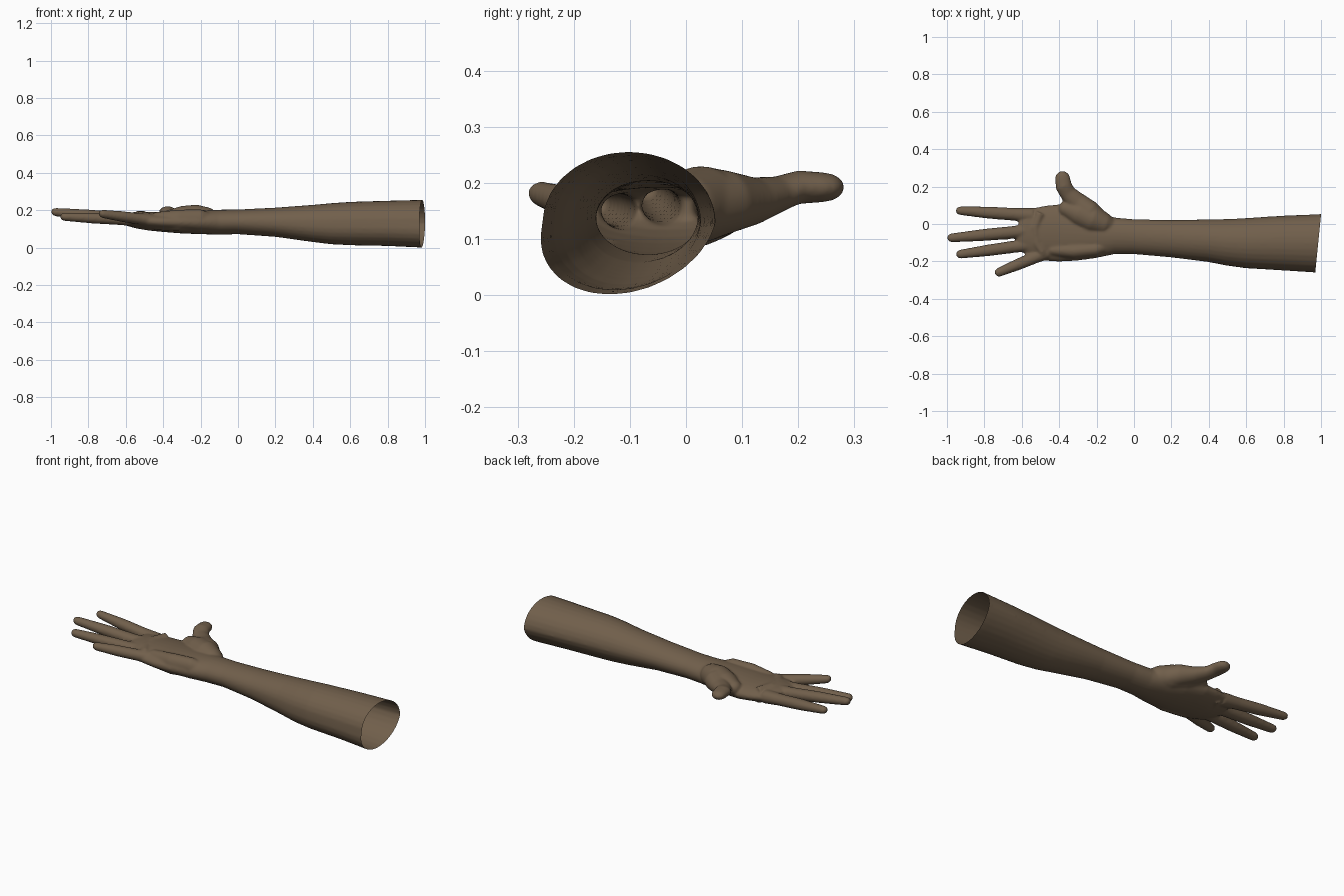
import bpy, bmesh, math
from mathutils import Vector

cube = bpy.data.objects.get("Cube")
if cube:
    bpy.data.objects.remove(cube)

skin = bpy.data.materials.new("brown skin")
skin.use_nodes = True
colour = (0.165, 0.115, 0.071, 1)
skin.diffuse_color = colour
bsdf = skin.node_tree.nodes["Principled BSDF"]
bsdf.inputs["Base Color"].default_value = colour
bsdf.inputs["Roughness"].default_value = 0.8

bm = bmesh.new()
SIDES = 28


def loft(stations, skew=None):
    """Closed tube through (x, y, z, side radius, height radius) stations."""
    rings = []
    for i, (x, y, z, ru, rv) in enumerate(stations):
        a = stations[max(i - 1, 0)]
        b = stations[min(i + 1, len(stations) - 1)]
        d = Vector((b[0] - a[0], b[1] - a[1], 0)).normalized()
        side = Vector((d.y, -d.x, 0))
        ring = []
        for k in range(SIDES):
            t = 2 * math.pi * k / SIDES
            p = Vector((x, y, z)) + side * ru * math.cos(t)
            p.z += rv * math.sin(t)
            if skew and math.sin(t) < 0:
                p.y += skew(x) * math.sin(t)
            ring.append(bm.verts.new(p))
        rings.append(ring)
    for r, s in zip(rings, rings[1:]):
        for k in range(SIDES):
            n = (k + 1) % SIDES
            bm.faces.new((r[k], r[n], s[n], s[k]))
    bm.faces.new(rings[0][::-1])
    bm.faces.new(rings[-1])


def digit(points):
    """Finger with a rounded tip added after the last point."""
    x, y, z, ru, rv = points[-1]
    d = (Vector(points[-1][:3]) - Vector(points[-2][:3])).normalized()
    tip = []
    for t in (0.5, 0.8, 0.97):
        c = Vector((x, y, z)) + d * ru * t
        f = math.sqrt(1 - t * t)
        tip.append((c.x, c.y, c.z, ru * f, rv * f))
    loft(points + tip)


# Forearm, wrist and palm: x, y low, y high, z low, z high
spans = [
    (1.10, -.262, .058, .000, .256), (.97, -.256, .052, .001, .255),
    (.80, -.246, .045, .009, .251), (.60, -.235, .032, .013, .245),
    (.50, -.221, .027, .018, .238), (.40, -.202, .025, .030, .229),
    (.20, -.178, .022, .058, .214), (.00, -.161, .025, .072, .204),
    (-.10, -.161, .034, .070, .203), (-.20, -.183, .060, .072, .200),
    (-.30, -.197, .092, .076, .196), (-.40, -.202, .106, .084, .192),
    (-.48, -.196, .098, .092, .192), (-.54, -.174, .090, .102, .191),
    (-.59, -.148, .082, .116, .187), (-.62, -.130, .070, .132, .178),
]
loft([(x, (a + b) / 2, (c + d) / 2, (b - a) / 2, (d - c) / 2)
      for x, a, b, c, d in spans], skew=lambda x: 0.035 * max(0, x))

# Fleshy mounds at the base of the palm
digit([(-.10, -.020, .150, .030, .030), (-.15, -.005, .155, .058, .058),
       (-.22, .025, .162, .074, .068), (-.30, .060, .165, .068, .058),
       (-.36, .080, .165, .045, .040)])
digit([(-.12, -.110, .145, .030, .030), (-.20, -.135, .150, .042, .055),
       (-.32, -.145, .145, .045, .058), (-.44, -.140, .142, .035, .048)])
# Padded ridge across the palm below the fingers
digit([(-.50, .060, .150, .032, .046), (-.53, -.020, .150, .038, .047),
       (-.52, -.100, .148, .036, .046), (-.49, -.150, .150, .030, .040)])

# Thumb
digit([(-.16, .000, .150, .050, .055), (-.24, .065, .165, .062, .058),
       (-.305, .115, .167, .056, .043), (-.35, .160, .178, .045, .033),
       (-.375, .200, .192, .044, .030), (-.382, .242, .192, .041, .027)])

# Fingers: base, tip, then base and tip radius
fingers = [
    ((-.54, .045, .148), (-.93, .071, .183), .040, .023),
    ((-.54, -.035, .150), (-.975, -.074, .190), .039, .024),
    ((-.54, -.108, .147), (-.927, -.161, .165), .037, .024),
    ((-.46, -.150, .145), (-.722, -.258, .180), .037, .024),
]
for a, b, r0, r1 in fingers:
    a, b = Vector(a), Vector(b)
    pts = []
    for t, w in ((0, 0), (.25, .35), (.5, .42), (.62, .48), (.85, .8), (1, 1)):
        c = a.lerp(b, t)
        r = r0 + (r1 - r0) * w
        pts.append((*c, r, r * 0.93))
    digit(pts)

bmesh.ops.recalc_face_normals(bm, faces=bm.faces)
raw = bpy.data.meshes.new("arm_raw")
bm.to_mesh(raw)
bm.free()
arm = bpy.data.objects.new("forearm_and_hand", raw)
bpy.context.collection.objects.link(arm)

# Fuse the parts into one continuous skin
remesh = arm.modifiers.new("fuse", 'REMESH')
remesh.mode = 'VOXEL'
remesh.voxel_size = 0.0065
soft = arm.modifiers.new("soften", 'SMOOTH')
soft.factor = 0.5
soft.iterations = 7
bpy.context.view_layer.update()
deps = bpy.context.evaluated_depsgraph_get()
mesh = bpy.data.meshes.new_from_object(arm.evaluated_get(deps))
arm.modifiers.clear()
arm.data = mesh
mesh.name = "forearm_and_hand"

# Cut the elbow end open on a slight slant
bm = bmesh.new()
bm.from_mesh(mesh)
bmesh.ops.bisect_plane(bm, geom=bm.verts[:] + bm.edges[:] + bm.faces[:],
                       plane_co=(.985, -.10, .12), plane_no=(1, -.1, 0),
                       clear_outer=True)
for f in bm.faces:
    f.smooth = True
    f.material_index = 0
bm.to_mesh(mesh)
bm.free()
mesh.materials.clear()
mesh.materials.append(skin)
